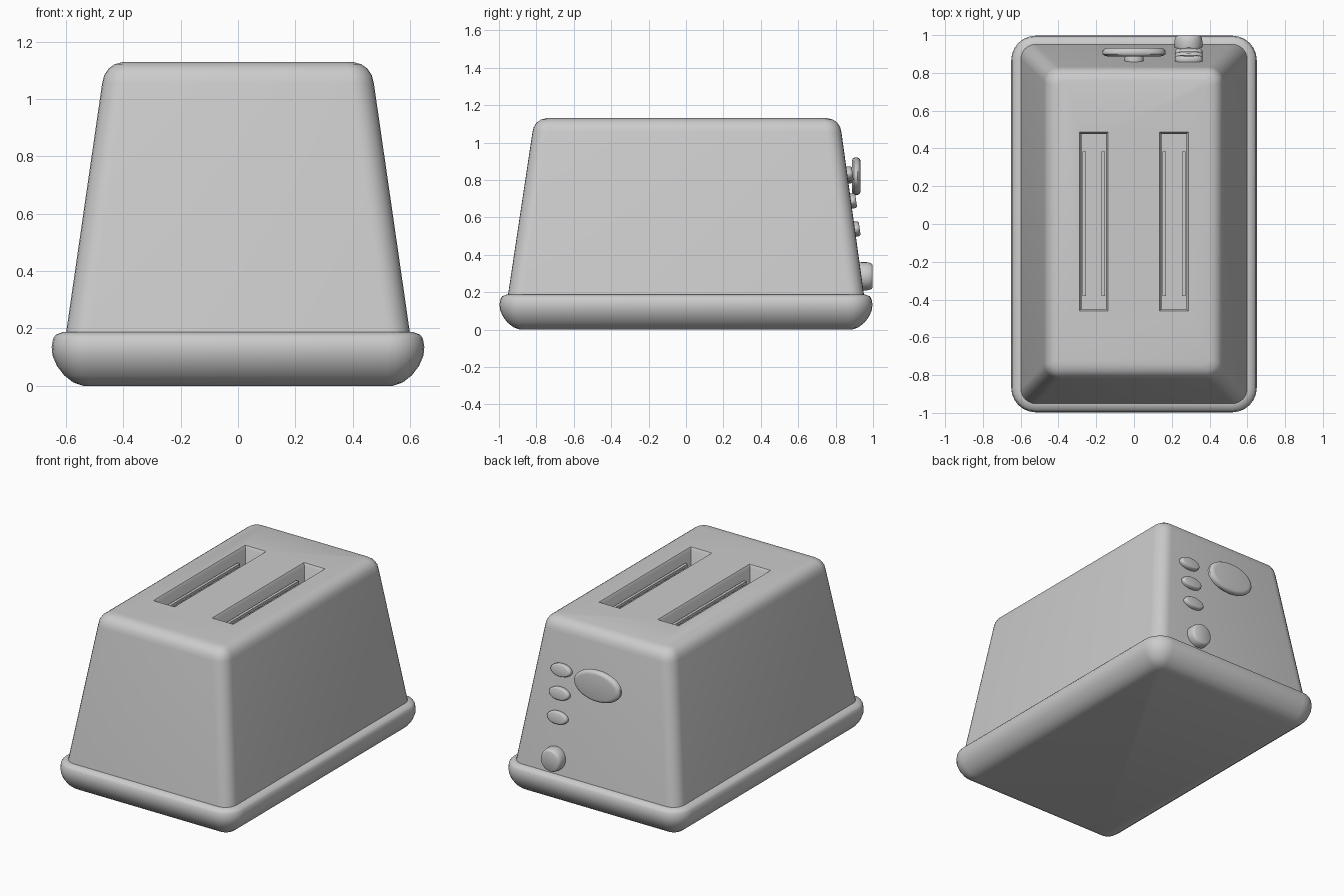
import bpy, bmesh, math

if "Cube" in bpy.data.objects:
    bpy.data.objects.remove(bpy.data.objects["Cube"])


def finish(name, bm, smooth=40):
    bmesh.ops.recalc_face_normals(bm, faces=bm.faces)
    mesh = bpy.data.meshes.new(name)
    bm.to_mesh(mesh)
    bm.free()
    obj = bpy.data.objects.new(name, mesh)
    bpy.context.collection.objects.link(obj)
    shade(obj, smooth)
    return obj


def shade(obj, angle=40):
    bpy.ops.object.select_all(action='DESELECT')
    obj.select_set(True)
    bpy.context.view_layer.objects.active = obj
    bpy.ops.object.shade_smooth_by_angle(angle=math.radians(angle))


def loft(name, rings):
    """Skin a list of point rings and cap both ends."""
    bm = bmesh.new()
    loops = [[bm.verts.new(p) for p in ring] for ring in rings]
    n = len(loops[0])
    for a, b in zip(loops, loops[1:]):
        for i in range(n):
            j = (i + 1) % n
            bm.faces.new((a[i], a[j], b[j], b[i]))
    bm.faces.new(loops[0][::-1])
    bm.faces.new(loops[-1])
    return finish(name, bm)


def round_rect(hx, hy, z, r, cy=0.0, seg=6):
    pts = []
    for k, (sx, sy) in enumerate([(1, 1), (-1, 1), (-1, -1), (1, -1)]):
        for i in range(seg + 1):
            a = math.pi / 2 * (k + i / seg)
            pts.append((sx * (hx - r) + r * math.cos(a),
                        cy + sy * (hy - r) + r * math.sin(a), z))
    return pts


def oval_button(name, x, y, z, rx, rz, depth, tilt=0.0, seg=32):
    profile = [(0, .86), (.08, .94), (.25, 1), (.65, 1), (.85, .95), (.96, .88), (1, .8)]
    rings = [[(rx * s * math.cos(2 * math.pi * i / seg), depth * d,
               rz * s * math.sin(2 * math.pi * i / seg)) for i in range(seg)]
             for d, s in profile]
    obj = loft(name, rings)
    obj.location = (x, y, z)
    obj.rotation_euler.x = tilt
    return obj


def box(bm, x0, x1, y0, y1, z0, z1):
    v = bmesh.ops.create_cube(bm, size=1)['verts']
    for p in v:
        p.co = (x1 if p.co.x > 0 else x0, y1 if p.co.y > 0 else y0, z1 if p.co.z > 0 else z0)


# Base tray: rounded lower edge with a narrow ledge on top
base_profile = [(.54, 0), (.575, .012), (.607, .037), (.632, .07), (.647, .105),
                (.65, .135), (.645, .165), (.636, .178), (.61, .188), (.59, .188)]
loft("base", [round_rect(h, h + .347, z, max(.05, h - .52)) for h, z in base_profile])

# Tapered body with softened top edge
body_profile = [(.602, .17, .08), (.599, .19, .08), (.474, 1.055, .08), (.467, 1.083, .075),
                (.452, 1.106, .065), (.43, 1.122, .05), (.40, 1.13, .035)]
body = loft("body", [round_rect(h, h + .352, z, r, .005 * (z > 1)) for h, z, r in body_profile])

SLOT_X = (-.213, .212)
SLOT_Y = .013
for n, x in enumerate(SLOT_X):
    # Slot cutter with a chamfered rim
    rings = [[(x + sx * hx, SLOT_Y + sy * (hx + .398), z)
              for sx, sy in ((1, 1), (-1, 1), (-1, -1), (1, -1))]
             for hx, z in ((.066, .35), (.066, 1.115), (.077, 1.131), (.077, 1.2))]
    cutter = loft(f"slot_cutter_{n}", rings)
    cutter.hide_render = True
    mod = body.modifiers.new("slot", 'BOOLEAN')
    mod.object = cutter
    mod.operation = 'DIFFERENCE'
    mod.solver = 'EXACT'
    bpy.ops.object.select_all(action='DESELECT')
    bpy.context.view_layer.objects.active = body
    body.select_set(True)
    bpy.ops.object.modifier_apply(modifier=mod.name)
    bpy.data.objects.remove(cutter)

    # Bread guide racks: two rails joined by upright wires on each slot wall
    bm = bmesh.new()
    for side in (-1, 1):
        a, b = sorted((x + side * .042, x + side * .06))
        for z in (.42, 1.04):
            box(bm, a, b, -.38, .385, z, z + .018)
        for i in range(9):
            y = -.372 + i * .0936
            box(bm, a, b, y - .008, y + .008, .35, 1.05)
    finish(f"bread_rack_{n}", bm, 30)
shade(body, 35)

# Controls on the back face
TILT = math.atan(.145)
for n, (y, z) in enumerate(((.865, .83), (.884, .685), (.903, .535))):
    oval_button(f"button_{n}", .29, y - .012, z, .073, .04, .038, TILT)
oval_button("lever_handle", 0, .888, .82, .167, .1, .045)
oval_button("lever_stem", 0, .84, .82, .05, .038, .06)
oval_button("browning_dial", .288, .915, .285, .074, .075, .083)
